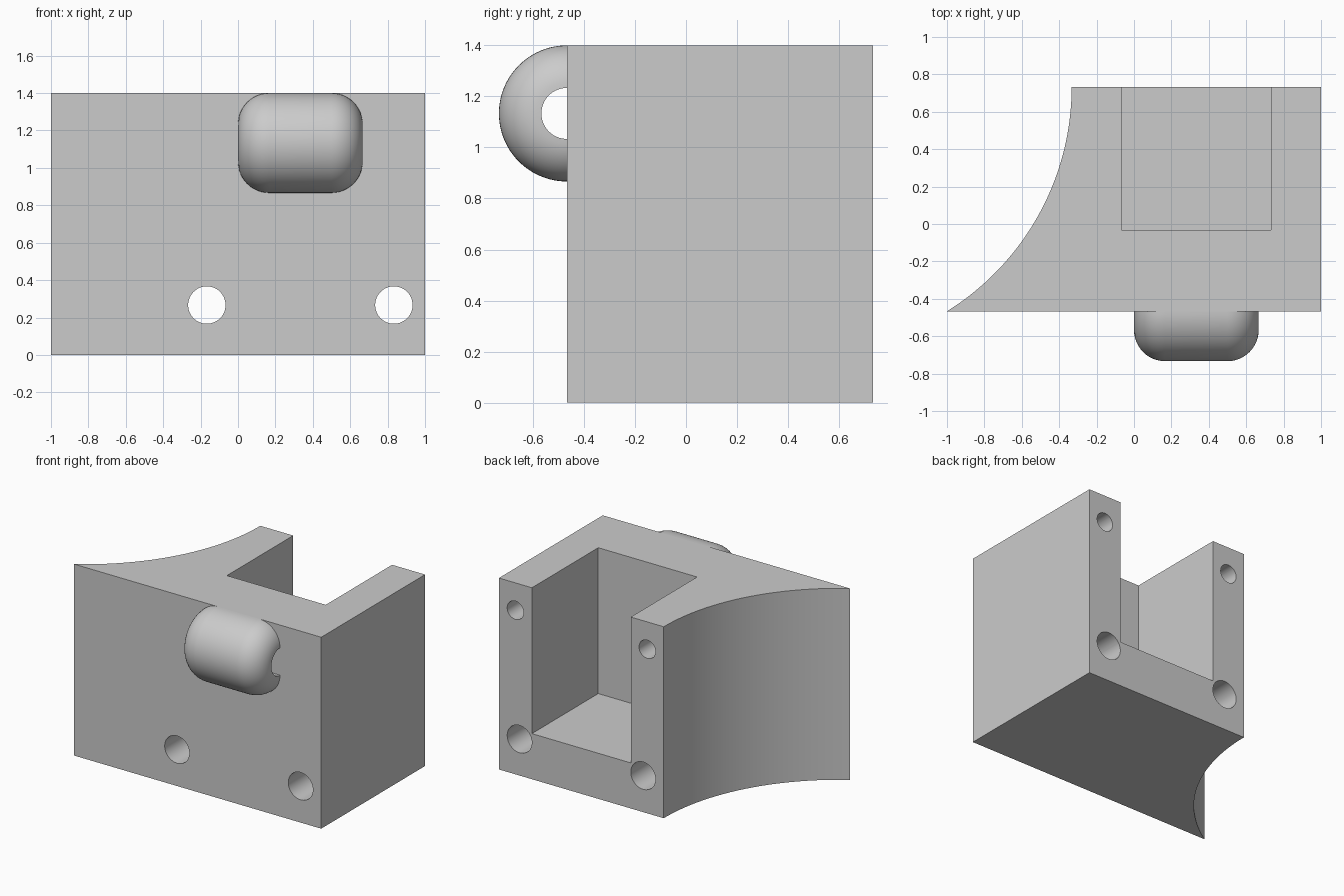
import bpy, bmesh
from math import cos, sin, pi, asin, sqrt
from mathutils import Vector, Matrix

cube = bpy.data.objects.get("Cube")
if cube:
    bpy.data.objects.remove(cube, do_unlink=True)

U = 1 / 15                        # design grid
FRONT, BACK, TOP = -7 * U, 11 * U, 21 * U

grey = bpy.data.materials.new("plain grey")
grey.use_nodes = True
colour = (0.6, 0.6, 0.6, 1)
grey.diffuse_color = colour
grey.node_tree.nodes["Principled BSDF"].inputs["Base Color"].default_value = colour


def make_object(name, bm):
    bmesh.ops.recalc_face_normals(bm, faces=bm.faces)
    mesh = bpy.data.meshes.new(name)
    bm.to_mesh(mesh)
    bm.free()
    mesh.materials.append(grey)
    obj = bpy.data.objects.new(name, mesh)
    bpy.context.collection.objects.link(obj)
    return obj


def activate(obj):
    bpy.ops.object.select_all(action='DESELECT')
    obj.select_set(True)
    bpy.context.view_layer.objects.active = obj


def cut(obj, cutter):
    activate(obj)
    mod = obj.modifiers.new("cut", 'BOOLEAN')
    mod.operation, mod.solver, mod.object = 'DIFFERENCE', 'EXACT', cutter
    bpy.ops.object.modifier_apply(modifier=mod.name)
    bpy.data.objects.remove(cutter, do_unlink=True)


def box(name, lo, hi):
    lo, hi = Vector(lo), Vector(hi)
    bm = bmesh.new()
    bmesh.ops.create_cube(bm, size=1, matrix=Matrix.Translation((lo + hi) / 2)
                          @ Matrix.Diagonal((*(hi - lo), 1)))
    return make_object(name, bm)


def bore(name, x, z, radius, y0, y1):
    bm = bmesh.new()
    bmesh.ops.create_cone(bm, cap_ends=True, segments=48, radius1=radius, radius2=radius,
                          depth=y1 - y0, matrix=Matrix.Translation((x, (y0 + y1) / 2, z))
                          @ Matrix.Rotation(pi / 2, 4, 'X'))
    return make_object(name, bm)


# Body: plan outline with one concave side, extruded upwards
neck = -5 * U                     # where the curve meets the back face, square to it
run, rise = 1 + neck, BACK - FRONT
radius = (run ** 2 + rise ** 2) / (2 * run)
sweep, steps = asin(rise / radius), 40
outline = [(1, FRONT), (1, BACK)]
for i in range(steps + 1):
    a = sweep * i / steps
    outline.append((neck - radius + radius * cos(a), BACK - radius * sin(a)))
bm = bmesh.new()
base = bm.faces.new([bm.verts.new((x, y, 0)) for x, y in outline])
solid = bmesh.ops.extrude_face_region(bm, geom=[base])
bmesh.ops.translate(bm, vec=(0, 0, TOP),
                    verts=[v for v in solid["geom"] if isinstance(v, bmesh.types.BMVert)])
body = make_object("body", bm)

# Pocket open to the top and back
cut(body, box("pocket", (-U, -U / 2, 5 * U), (11 * U, BACK + 0.2, TOP + 0.2)))

# Through holes along the bottom, blind holes in the posts
for x in (-2.5 * U, 12.5 * U):
    cut(body, bore("through_hole", x, 4 * U, 1.5 * U, FRONT - 0.1, BACK + 0.1))
for x in (-3 * U, 13 * U):
    cut(body, bore("blind_hole", x, 18 * U, U, BACK - 0.5, BACK + 0.1))

# Loop: rounded tube wall turned half way round a sideways axis
length, outer, inner = 10 * U, 4 * U, 1.5 * U
fillet = outer - inner
arc = [pi / 2 * i / 12 for i in range(13)]
profile = [(fillet * (1 - cos(a)), inner + fillet * sin(a)) for a in arc]
profile += [(length - x, r) for x, r in reversed(profile)]
axis = Vector((0, FRONT, TOP - outer))
bm = bmesh.new()
verts = [bm.verts.new(axis + Vector((x, 0, r))) for x, r in profile]
edges = [bm.edges.new((verts[i - 1], verts[i])) for i in range(len(verts))]
bmesh.ops.spin(bm, geom=verts + edges, cent=axis, axis=(1, 0, 0), angle=pi, steps=48)
if min(v.co.y for v in bm.verts) > FRONT - 0.1:     # keep the loop in front of the body
    bmesh.ops.scale(bm, vec=(1, -1, 1), verts=bm.verts,
                    space=Matrix.Translation(-axis))
loop = make_object("front_loop", bm)

for obj in (body, loop):
    activate(obj)
    bpy.ops.object.shade_smooth_by_angle(angle=pi / 6)
